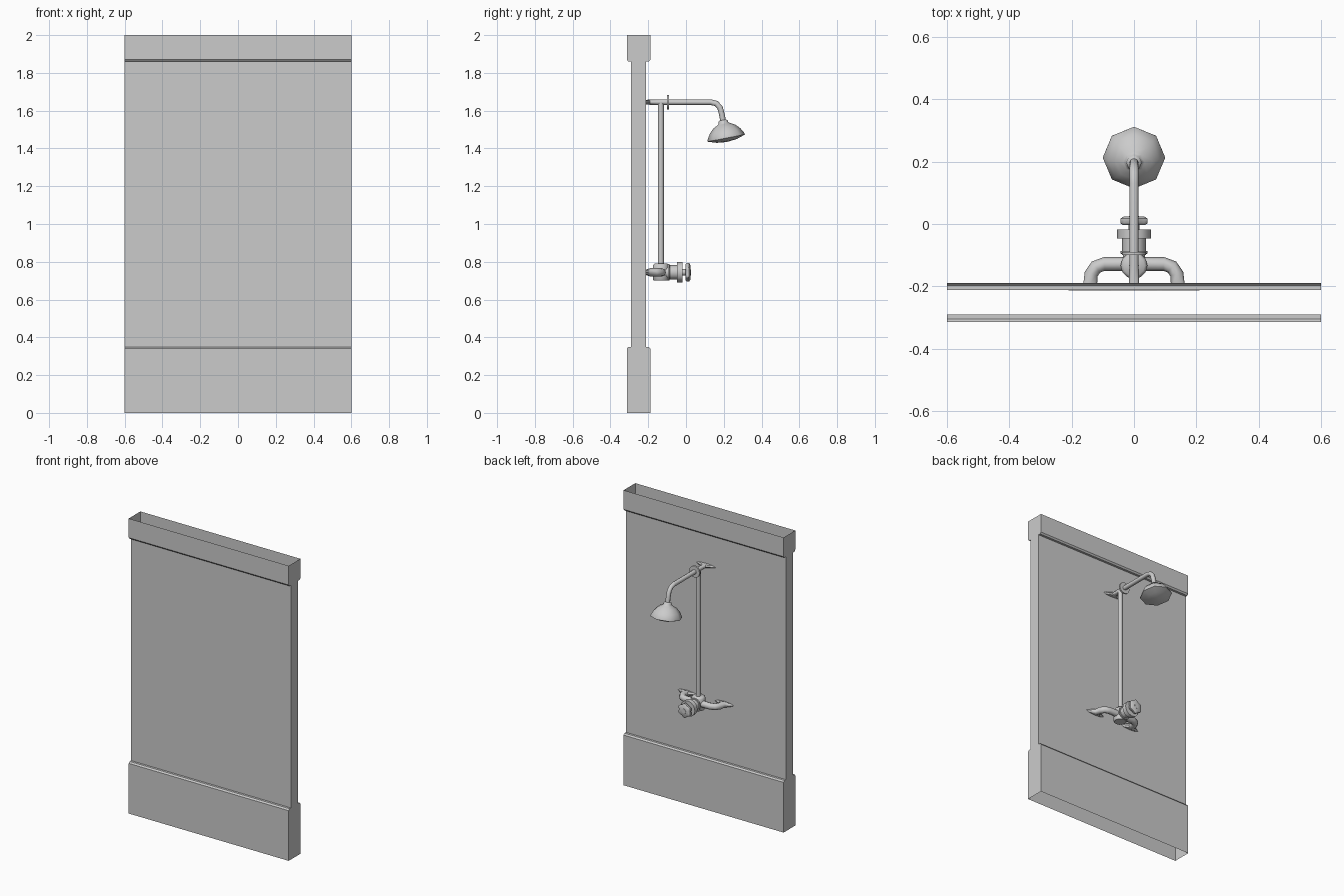
import bpy, bmesh
from math import sin, cos, pi, radians
from mathutils import Vector

if "Cube" in bpy.data.objects:
    bpy.data.objects.remove(bpy.data.objects["Cube"])


def finish(bm, name, smooth=True):
    bmesh.ops.recalc_face_normals(bm, faces=bm.faces)
    me = bpy.data.meshes.new(name)
    bm.to_mesh(me)
    bm.free()
    ob = bpy.data.objects.new(name, me)
    bpy.context.collection.objects.link(ob)
    if smooth:
        bpy.ops.object.select_all(action='DESELECT')
        ob.select_set(True)
        bpy.context.view_layer.objects.active = ob
        bpy.ops.object.shade_smooth_by_angle(angle=radians(50))
    return ob


def loft(name, points, radii, side, n=8, wave=lambda a: 1.0):
    """Rings along a path; a radius is a number or (along side, across side)."""
    bm = bmesh.new()
    pts = [Vector(p) for p in points]
    side = Vector(side)
    rings = []
    for i, p in enumerate(pts):
        t = (pts[min(i + 1, len(pts) - 1)] - pts[max(i - 1, 0)]).normalized()
        other = t.cross(side).normalized()
        r = radii[i]
        ra, rb = r if isinstance(r, tuple) else (r, r)
        ring = []
        for k in range(n):
            a = 2 * pi * k / n
            w = wave(a)
            ring.append(bm.verts.new(p + side * ra * w * cos(a) + other * rb * w * sin(a)))
        rings.append(ring)
    for r0, r1 in zip(rings, rings[1:]):
        for k in range(n):
            bm.faces.new((r0[k], r0[(k + 1) % n], r1[(k + 1) % n], r1[k]))
    bm.faces.new(rings[0])
    bm.faces.new(rings[-1])
    return finish(bm, name)


def turned(name, origin, axis, profile, n=12, wave=lambda a: 1.0):
    """Turned part: profile of (distance along axis, radius)."""
    o, ax = Vector(origin), Vector(axis).normalized()
    side = (0, 0, 1) if abs(ax.z) < 0.5 else (1, 0, 0)
    return loft(name, [o + ax * d for d, r in profile], [r for d, r in profile], side, n, wave)


# wall panel: stepped shell, open at top and bottom
half = [(.0625, 0), (.0625, .34), (.054, .35), (.039, .35),
        (.039, 1.86), (.054, 1.86), (.0625, 1.87), (.0625, 2)]
bm = bmesh.new()
cols = {(sx, sy): [bm.verts.new((.6 * sx, -.251 + sy * y, z)) for y, z in half]
        for sx in (-1, 1) for sy in (-1, 1)}
for sy in (-1, 1):
    a, b = cols[-1, sy], cols[1, sy]
    for i in range(len(half) - 1):
        bm.faces.new((a[i], b[i], b[i + 1], a[i + 1]))
for sx in (-1, 1):
    bm.faces.new(cols[sx, -1] + cols[sx, 1][::-1])
finish(bm, "wall_panel", smooth=False)

# riser pipe
turned("riser_pipe", (0, -.133, .76), (0, 0, 1), [(0, .016), (.885, .016)], 8)

# shower arm, flattened flare at the wall and a bend down to the head
arm = [(-.213, 1.645), (-.19, 1.645), (-.13, 1.645), (.13, 1.645), (.16, 1.638),
       (.18, 1.617), (.19, 1.58), (.198, 1.535)]
loft("shower_arm", [(0, y, z) for y, z in arm],
     [(.075, .012), (.016, .014)] + [.015] * 6, (1, 0, 0))
turned("arm_collar", (0, -.1, 1.645), (0, 1, 0), [(0, .039), (.01, .039)])

# shower head, tilted octagonal dome
turned("shower_head", (0, .195, 1.55), (0, .19, -.98),
       [(0, .018), (.006, .025), (.016, .026), (.022, .034), (.036, .06),
        (.06, .083), (.09, .1), (.097, .1), (.112, .055), (.117, .01)], 8)

# water supply bends with flattened flares at the wall
for s, word in ((-1, "left"), (1, "right")):
    path = [(0, -.128), (.095, -.128), (.122, -.138), (.137, -.16), (.14, -.19), (.14, -.213)]
    loft(word + "_supply_pipe", [(s * x, y, .744) for x, y in path],
         [.022] * 5 + [(.014, .072)], (0, 0, 1))

# valve: upright body, bonnet, flange, stem and lobed knob
turned("valve_body", (0, -.133, .70), (0, 0, 1),
       [(0, .038), (.006, .043), (.08, .043), (.09, .034)])
turned("valve_bonnet", (0, -.13, .744), (0, 1, 0),
       [(0, .036), (.034, .036), (.035, .044), (.043, .044), (.044, .038), (.09, .038)])
turned("valve_flange", (0, -.047, .744), (0, 1, 0), [(0, .054), (.029, .054)])
turned("knob_stem", (0, -.03, .744), (0, 1, 0), [(0, .018), (.056, .016)], 8)
turned("knob", (0, -.003, .744), (0, 1, 0),
       [(0, .038), (.006, .045), (.02, .045), (.027, .034)], 24,
       lambda a: 1 + .09 * cos(6 * a))
